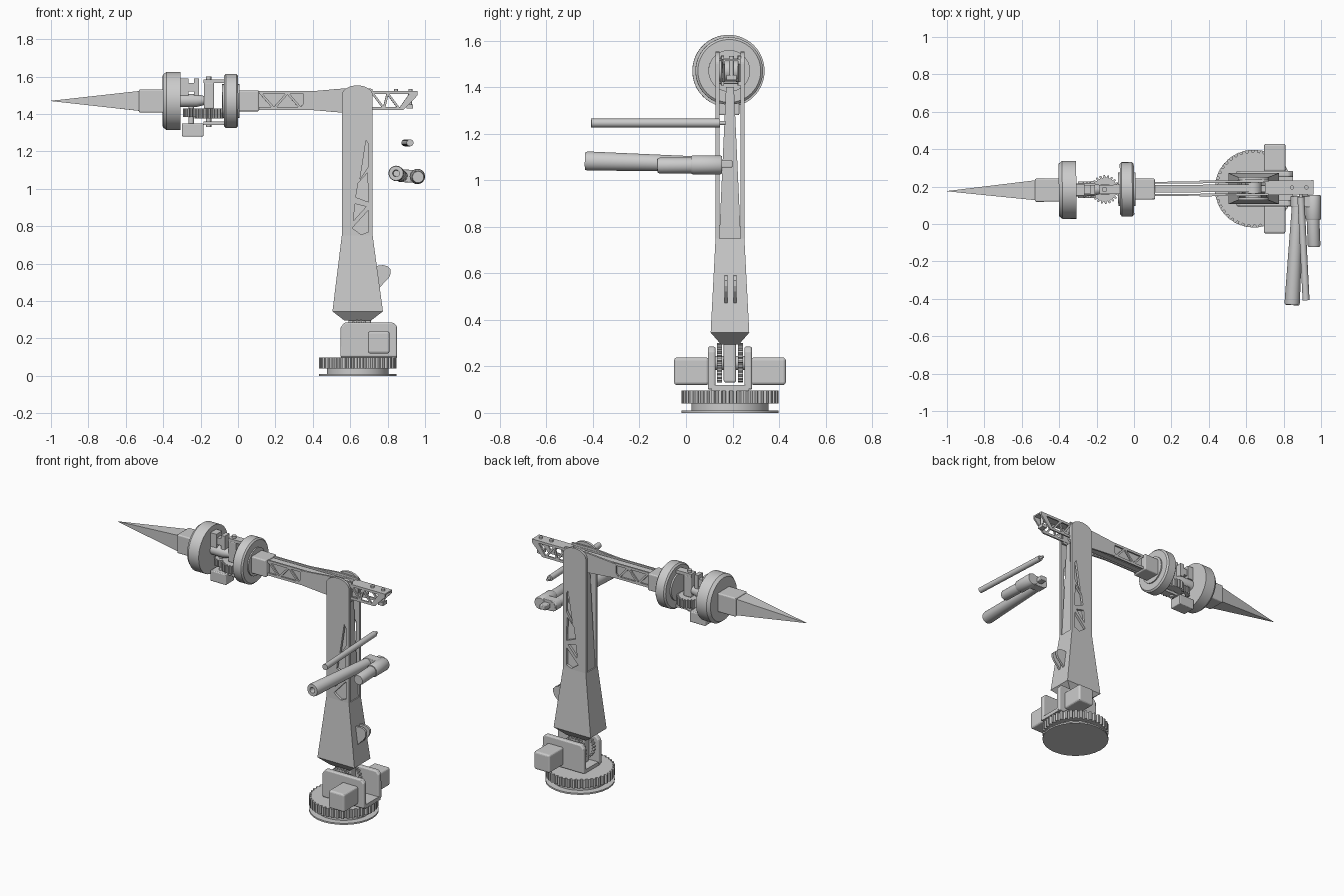
import bpy, bmesh, math
from mathutils import Vector, Matrix

if "Cube" in bpy.data.objects:
    bpy.data.objects.remove(bpy.data.objects["Cube"])

TILT = Matrix.Translation((0, 0.186, 0)) @ Matrix.Rotation(math.radians(0.6), 4, 'Z')
Y = 0.189          # centre plane of the stand
AZ = 1.47          # height of the tool axis


def finish(name, bm, bevel=0, smooth=False, tilt=False):
    bmesh.ops.recalc_face_normals(bm, faces=bm.faces)
    if tilt:
        bm.transform(TILT)
    me = bpy.data.meshes.new(name)
    bm.to_mesh(me)
    bm.free()
    ob = bpy.data.objects.new(name, me)
    bpy.context.collection.objects.link(ob)
    if smooth:
        bpy.ops.object.select_all(action='DESELECT')
        bpy.context.view_layer.objects.active = ob
        ob.select_set(True)
        bpy.ops.object.shade_smooth_by_angle(angle=math.radians(30))
    if bevel:
        m = ob.modifiers.new("bevel", 'BEVEL')
        m.width, m.segments, m.limit_method = bevel, 3, 'ANGLE'
    return ob


def loft(name, rings, **kw):
    """Skin closed rings of equal length and cap both ends."""
    bm = bmesh.new()
    vs = [[bm.verts.new(p) for p in r] for r in rings]
    n = len(vs[0])
    for a, b in zip(vs, vs[1:]):
        for i in range(n):
            bm.faces.new((a[i], a[(i + 1) % n], b[(i + 1) % n], b[i]))
    bm.faces.new(vs[0])
    bm.faces.new(vs[-1])
    return finish(name, bm, **kw)


def prism(name, pts, y0, y1, **kw):
    return loft(name, [[(x, y, z) for x, z in pts] for y in (y0, y1)], **kw)


def box(name, x0, x1, y0, y1, z0, z1, **kw):
    return prism(name, [(x0, z0), (x1, z0), (x1, z1), (x0, z1)], y0, y1, **kw)


def turned(name, start, end, profile, sides=48, smooth=True, phase=0, **kw):
    """Round part: profile is (fraction along axis, radius)."""
    a, b = Vector(start), Vector(end)
    q = (b - a).to_track_quat('Z', 'Y')
    rings = []
    for t, r in profile:
        c = a.lerp(b, t)
        rings.append([c + q @ Vector((r * math.cos(phase + i * math.tau / sides),
                                      r * math.sin(phase + i * math.tau / sides), 0))
                      for i in range(sides)])
    return loft(name, rings, smooth=smooth, **kw)


def rod(name, a, b, r, r2=None, **kw):
    return turned(name, a, b, [(0, r), (1, r if r2 is None else r2)], sides=28, **kw)


def gear(name, start, end, r, depth, teeth, **kw):
    a, b = Vector(start), Vector(end)
    q = (b - a).to_track_quat('Z', 'Y')
    ring = []
    for i in range(teeth):
        for f, rr in ((0, r - depth), (.3, r - depth), (.45, r), (.85, r)):
            t = (i + f) * math.tau / teeth
            ring.append(q @ Vector((rr * math.cos(t), rr * math.sin(t), 0)))
    return loft(name, [[c + p for p in ring] for c in (a, b)], **kw)


def strut(name, p, q, w, y0, y1, **kw):
    d = Vector((q[0] - p[0], q[1] - p[1])).normalized() * w / 2
    return prism(name, [(p[0] - d.y, p[1] + d.x), (p[0] + d.y, p[1] - d.x),
                        (q[0] + d.y, q[1] - d.x), (q[0] - d.y, q[1] + d.x)], y0, y1, **kw)


def rect(x0, x1, y0, y1, z):
    return [(x0, y0, z), (x1, y0, z), (x1, y1, z), (x0, y1, z)]


# Turntable base
B = (0.64, Y)
rod("base_plate", (*B, 0), (*B, .01), .208).data.name = "base_plate"
turned("base_bearing", (*B, .01), (*B, .04), [(0, .165), (1, .165)], sides=64)
gear("base_gear", (*B, .04), (*B, .097), .208, .014, 40)

# Shoulder housing: two cheeks, floor, motors and inner gears
cheek = [(.548, .1), (.85, .1), (.85, .265), (.83, .285), (.57, .285), (.548, .26)]
box("housing_floor", .55, .85, .11, .27, .095, .12)
for s, tag in ((-1, "front"), (1, "back")):
    prism("housing_cheek_" + tag, cheek, Y + s * .062, Y + s * .095, bevel=.008)
    box("shoulder_motor_" + tag, .695, .81, Y + s * .09, Y + s * .24, .12, .238, bevel=.012)
    gear("shoulder_gear_" + tag, (.65, Y + s * .034, .215), (.65, Y + s * .055, .215), .085, .012, 24)
rod("shoulder_axle", (.65, Y - .07, .215), (.65, Y + .07, .215), .03)
box("shoulder_post", .59, .71, Y - .027, Y + .027, .13, .33, bevel=.01)

# Lower arm: flared foot, central wedge and two windowed side plates
loft("lower_arm_foot", [rect(.57, .71, .15, .228, .295), rect(.505, .775, .106, .272, .345),
                        rect(.555, .72, .127, .251, .75)])
loft("lower_arm_wedge", [rect(.562, .713, .142, .236, .74), rect(.58, .70, .172, .206, 1.4)])
outline = [(.555, .74), (.72, .74)] + [
    (.6375 + .0825 * math.cos(math.pi * i / 20), 1.5 + .053 * math.sin(math.pi * i / 20)) for i in range(21)]
windows = [[(.685, 1.26), (.697, 1.24), (.697, 1.12), (.652, 1.05)],
           [(.642, 1.03), (.692, 1.085), (.697, .93), (.63, .955)],
           [(.625, .92), (.685, .905), (.618, .83)],
           [(.61, .79), (.697, .885), (.697, .77), (.66, .755)]]
bpy.context.view_layer.update()
for tag, y0, y1 in (("front", .127, .143), ("back", .235, .251)):
    plate = prism("lower_arm_plate_" + tag, outline, y0, y1)
    for i, w in enumerate(windows):
        cut = prism("window_cutter_%s_%d" % (tag, i), w, y0 - .02, y1 + .02)
        cut.hide_render = True
        cut.hide_set(True)
        m = plate.modifiers.new("window", 'BOOLEAN')
        m.operation, m.object, m.solver = 'DIFFERENCE', cut, 'EXACT'

# Twin lugs on the back of the lower arm
lug = [(.72, .46), (.745, .46), (.805, .522), (.816, .545), (.816, .57), (.8, .586), (.775, .592), (.72, .585)]
for y in (.172, .211):
    prism("arm_lug", lug, y - .007, y + .007)

# Elbow
rod("elbow_pin", (.6375, .13, AZ), (.6375, .249, AZ), .045)

# Forearm: rails, skins and lattice on both sides, left of and behind the elbow
T = dict(tilt=True)
for s in (-1, 1):
    y0, y1 = s * .028, s * .038
    for z in (1.43, 1.514):
        box("forearm_rail", .1, .86 if z < 1.5 else .955, y0, y1, z - .008, z + .008, **T)
    xs = [.12 + .072 * i for i in range(8)]
    for i, (a, b) in enumerate(zip(xs, xs[1:])):
        za, zb = (1.43, 1.512) if i % 2 else (1.512, 1.43)
        strut("forearm_lattice", (a, za), (b, zb), .012, y0, y1, **T)
    for a, b in (((.72, 1.51), (.78, 1.43)), ((.78, 1.43), (.80, 1.51)), ((.80, 1.51), (.86, 1.43))):
        strut("tail_lattice", a, b, .012, y0, y1, **T)
    prism("forearm_tail", [(.855, 1.422), (.885, 1.422), (.96, 1.5), (.96, 1.522), (.925, 1.522)], y0, y1, **T)
    prism("elbow_cover", [(.35, 1.425), (.55, 1.408), (.72, 1.408), (.72, 1.535), (.57, 1.537), (.35, 1.518)],
          s * .03, s * .042, **T)
box("forearm_core", .1, .62, -.02, .02, 1.424, 1.516, **T)
box("forearm_top_skin", .7, .96, -.036, .036, 1.513, 1.522, **T)
box("tail_hook", .9, .935, -.022, .022, 1.43, 1.452, **T)
rod("tail_hook_pin", (.92, 0, 1.44), (.92, 0, 1.52), .01, **T)
for x in (.845, .922):
    rod("tail_bolt", (x, 0, 1.52), (x, 0, 1.535), .011, **T)

# Wrist: wheels, square sockets and pointed tool
box("right_socket", -.01, .112, -.056, .056, AZ - .056, AZ + .056, bevel=.008, **T)
turned("right_wheel", (-.075, 0, AZ), (0, 0, AZ), [(0, .135), (.12, .145), (.88, .145), (1, .135)], sides=64, **T)
rod("right_hub", (-.085, 0, AZ), (.008, 0, AZ), .09, **T)
turned("left_wheel", (-.402, 0, AZ), (-.308, 0, AZ), [(0, .14), (.2, .155), (1, .155)], sides=64, **T)
box("left_socket", -.53, -.395, -.062, .062, AZ - .062, AZ + .062, bevel=.008, **T)
k = .054
loft("tool_spike", [[(x, r * a, AZ + r * b) for a, b in ((-1, -1), (1, -1), (1, 1), (-1, 1))]
                    for x, r in ((-.52, k), (-1, .0008))], **T)

# Wrist mechanism between the wheels
gear("wrist_gear_large", (-.155, 0, 1.375), (-.155, 0, 1.43), .077, .013, 22, **T)
gear("wrist_gear_small", (-.25, 0, 1.385), (-.25, 0, 1.43), .045, .01, 14, **T)
box("wrist_motor", -.3, -.185, -.045, .045, 1.28, 1.35, bevel=.006, **T)
rod("wrist_motor_shaft", (-.25, 0, 1.34), (-.25, 0, 1.45), .015, **T)
box("wrist_yoke_top", -.185, -.06, -.025, .025, 1.565, 1.585, **T)
box("wrist_yoke_bottom", -.185, -.06, -.025, .025, 1.342, 1.36, **T)
box("wrist_block", -.182, -.128, -.026, .026, 1.43, 1.568, bevel=.005, **T)
rod("wrist_pivot", (-.157, 0, 1.33), (-.157, 0, 1.6), .014, **T)
turned("wrist_shaft", (-.31, 0, 1.472), (-.165, 0, 1.472), [(0, .035), (.6, .035), (1, .02)], sides=28, **T)
box("wrist_bracket", -.31, -.265, -.03, .03, 1.5, 1.59, **T)
box("wrist_bracket_arm", -.27, -.21, -.022, .022, 1.52, 1.565, **T)
box("wrist_bracket_tip", -.235, -.208, -.025, .025, 1.5, 1.59, **T)

# Loose thin rod
rod("thin_rod", (.92, -.408, 1.246), (.892, .145, 1.246), .0185)
rod("thin_rod_tip", (.893, .14, 1.246), (.891, .17, 1.246), .009)

# Loose actuator: hollow tapered tube, motor cylinder and rounded link
turned("actuator_tube", (.845, -.433, 1.083), (.878, .15, 1.068),
       [(.06, .016), (0, .018), (0, .038), (.02, .041), (1, .03)], sides=32)
turned("actuator_motor", (.963, -.123, 1.063), (.957, .03, 1.064), [(0, .03), (.06, .034), (1, .034)], sides=32)
turned("actuator_cap", (.959, .022, 1.066), (.959, .155, 1.066), [(0, .037), (.06, .041), (.94, .041), (1, .037)], sides=32)
link = [(.959 + .034 * math.cos(math.radians(a)), 1.066 + .034 * math.sin(math.radians(a))) for a in range(-90, 91, 15)]
link += [(.872 - .034 * math.cos(math.radians(a)), 1.07 - .034 * math.sin(math.radians(a))) for a in range(-90, 91, 15)]
prism("actuator_link", link, .09, .15, smooth=True, bevel=.004)
box("actuator_tab", .885, .93, .145, .2, 1.055, 1.085, bevel=.005)
